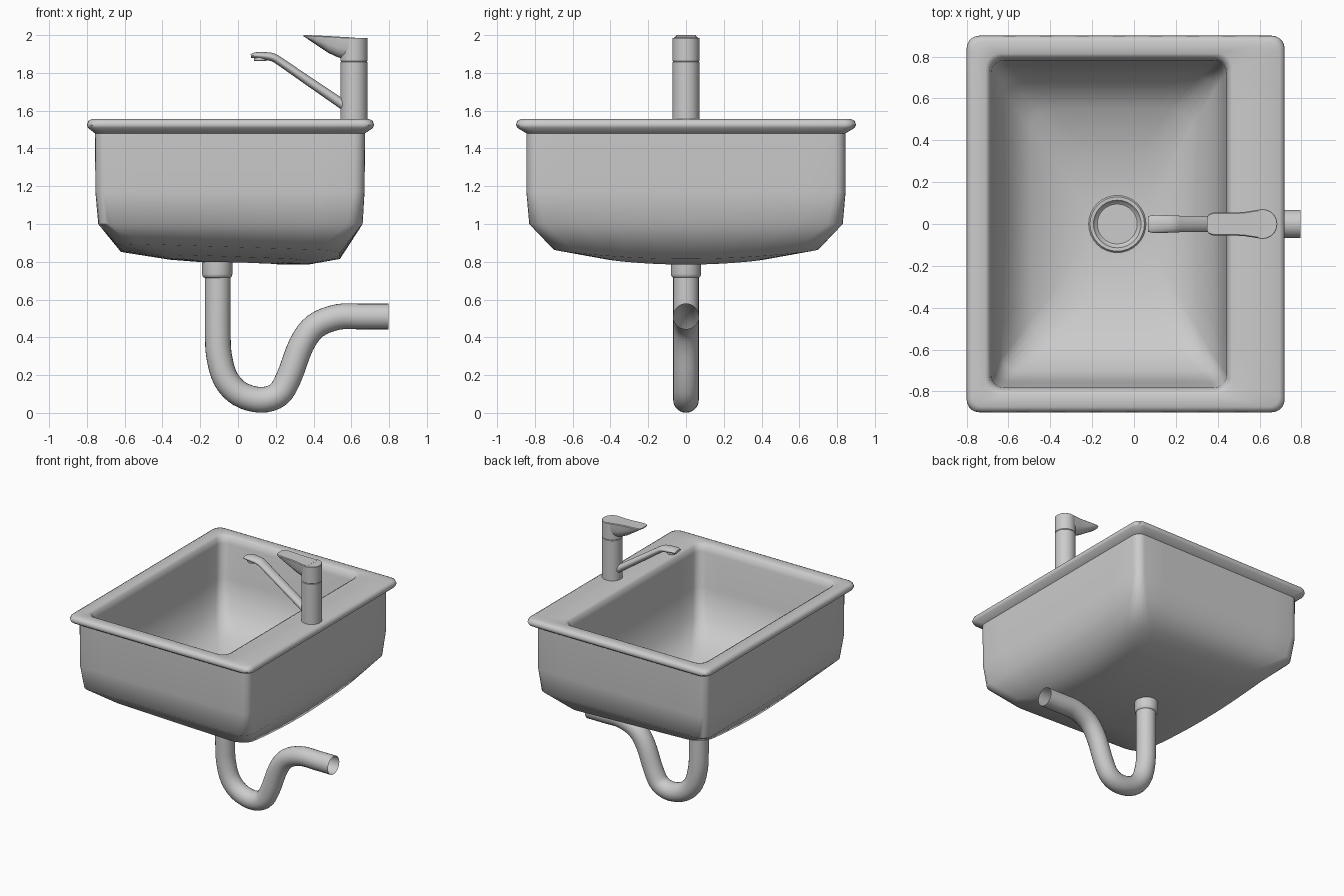
import bpy, bmesh, math
from mathutils import Vector

if "Cube" in bpy.data.objects:
    bpy.data.objects.remove(bpy.data.objects["Cube"])


def make(name, rings, cap_start=True, cap_end=True, angle=40):
    """Skin a list of equal-length vertex rings into a smooth object."""
    bm = bmesh.new()
    loops = [[bm.verts.new(p) for p in r] for r in rings]
    n = len(loops[0])
    for a, b in zip(loops, loops[1:]):
        for i in range(n):
            j = (i + 1) % n
            bm.faces.new((a[i], a[j], b[j], b[i]))
    if cap_start:
        bm.faces.new(loops[0][::-1])
    if cap_end:
        bm.faces.new(loops[-1])
    bmesh.ops.recalc_face_normals(bm, faces=bm.faces)
    me = bpy.data.meshes.new(name)
    bm.to_mesh(me)
    bm.free()
    ob = bpy.data.objects.new(name, me)
    bpy.context.collection.objects.link(ob)
    bpy.ops.object.select_all(action='DESELECT')
    ob.select_set(True)
    bpy.context.view_layer.objects.active = ob
    bpy.ops.object.shade_smooth_by_angle(angle=math.radians(angle))
    return ob


def rounded(x0, x1, hy, r, zl, zr=None, bow=0, n=6, m=8):
    """Rounded rectangle ring; height runs from zl to zr along x, raised by bow at the y ends."""
    zr = zl if zr is None else zr
    pts = []
    corners = [(x1 - r, hy - r), (x0 + r, hy - r), (x0 + r, r - hy), (x1 - r, r - hy)]
    for k, (cx, cy) in enumerate(corners):
        for i in range(n):
            a = math.pi / 2 * (k + i / (n - 1))
            pts.append((cx + r * math.cos(a), cy + r * math.sin(a)))
        nx, ny = corners[(k + 1) % 4]
        for i in range(1, m):
            pts.append((pts[-i][0] + (nx - cx) * i / m, pts[-i][1] + (ny - cy) * i / m))
    return [(x, y, zl + (zr - zl) * (x - x0) / (x1 - x0) + bow * (y / hy) ** 2) for x, y in pts]


def lathe(name, cx, profile, caps=(True, True), n=32):
    rings = [[(cx + r * math.cos(2 * math.pi * i / n), r * math.sin(2 * math.pi * i / n), z)
              for i in range(n)] for r, z in profile]
    return make(name, rings, *caps)


def smooth_path(pts, sub):
    """Catmull-Rom interpolation through points of any dimension."""
    p = [Vector(q) for q in pts]
    p = [2 * p[0] - p[1]] + p + [2 * p[-1] - p[-2]]
    out = []
    for i in range(1, len(p) - 2):
        a, b, c, d = p[i - 1:i + 3]
        for s in range(sub):
            t = s / sub
            out.append(0.5 * (2 * b + (c - a) * t + (2 * a - 5 * b + 4 * c - d) * t * t
                              + (3 * b - a - 3 * c + d) * t ** 3))
    return out + [p[-2]]


def sweep(name, stations, caps=True, n=24):
    """Elliptical tube in the xz plane; stations are (x, z, half_width, half_thickness)."""
    rings = []
    for i, s in enumerate(stations):
        a, b = stations[max(i - 1, 0)], stations[min(i + 1, len(stations) - 1)]
        t = Vector((b[0] - a[0], b[1] - a[1])).normalized()
        ring = []
        for k in range(n):
            w = 2 * math.pi * k / n
            u, v = s[2] * math.cos(w), s[3] * math.sin(w)
            ring.append((s[0] - t.y * v, u, s[1] + t.x * v))
        rings.append(ring)
    return make(name, rings, caps, caps)


# basin: bowed underside, outer wall, rim lip, then inner bowl down to the drain
basin = [
    rounded(-.18, .20, .15, .06, .797, .787, .004),
    rounded(-.36, .37, .44, .12, .811, .785, .028),
    rounded(-.62, .54, .70, .12, .852, .815, .045),
    rounded(-.740, .66, .83, .08, 1.0),
    rounded(-.755, .67, .845, .06, 1.17),
    rounded(-.757, .673, .845, .06, 1.48),
    rounded(-.795, .715, .893, .06, 1.509),
    rounded(-.80, .72, .90, .06, 1.525),
    rounded(-.793, .713, .893, .06, 1.546),
    rounded(-.775, .695, .875, .05, 1.555),
    rounded(-.71, .47, .815, .07, 1.555),
    rounded(-.692, .452, .797, .065, 1.545),
    rounded(-.683, .443, .782, .06, 1.50),
    rounded(-.668, .428, .757, .06, 1.25),
    rounded(-.63, .385, .705, .07, 1.04, bow=.01),
    rounded(-.49, .27, .55, .10, .905, bow=.03),
    rounded(-.31, .14, .33, .12, .86, bow=.015),
    rounded(-.23, .07, .15, .10, .85)]
centre = Vector((-.08, 0, .85))
basin.append([centre + .125 * (Vector((x, y, .85)) - centre).normalized() for x, y, z in basin[-1]])
make("basin", basin, cap_end=False, angle=50)

# drain dish with a central hole
lathe("drain", -.08, [(.130, .84), (.137, .852), (.130, .861), (.114, .86), (.106, .848),
                      (.085, .832), (.05, .824), (.022, .822), (.021, .805)])

# waste pipe collar and open trap pipe
lathe("pipe_collar", -.11, [(.08, .83), (.08, .735), (.077, .722), (.068, .715)])
trap = [(-.107, .80), (-.107, .60), (-.107, .42), (-.10, .30), (-.065, .18), (.01, .1),
        (.12, .069), (.214, .098), (.27, .19), (.335, .36), (.41, .46), (.53, .508),
        (.66, .51), (.797, .51)]
sweep("trap_pipe", smooth_path([(x, z, .068, .068) for x, z in trap], 4), caps=False)

# tap body and turning cap, separated by a fine groove
lathe("tap_body", .614, [(.071, 1.54), (.071, 1.857), (.068, 1.86)])
lathe("tap_cap", .614, [(.068, 1.86), (.071, 1.863), (.071, 1.984), (.069, 1.986)])

# lever: lofted from rounded cross-sections (x, half width, top, bottom)
sections = [(.348, .030, 2.0, 1.992), (.356, .046, 2.0, 1.988), (.375, .054, 2.0, 1.975),
            (.42, .056, 1.998, 1.945), (.48, .055, 1.995, 1.905), (.53, .058, 1.992, 1.882),
            (.58, .066, 1.989, 1.87), (.62, .066, 1.987, 1.868)]
rings = []
for x, w, t, b in sections:
    e = min(.005, (t - b) * .25)
    lower = [(x, w * math.cos(a), (t - e) - (t - e - b) * math.sin(a) ** .6)
             for a in [math.pi * i / 10 for i in range(1, 10)]]
    rings.append([(x, -w + e, t), (x, w - e, t), (x, w, t - e), *lower, (x, -w, t - e)])
make("tap_lever", rings)

# flattened spout and its outlet
sweep("spout", smooth_path([(.60, 1.60, .036, .026), (.54, 1.643, .036, .026),
                            (.38, 1.752, .037, .024), (.23, 1.855, .039, .022),
                            (.19, 1.880, .041, .022), (.155, 1.888, .042, .021),
                            (.10, 1.893, .043, .017), (.068, 1.89, .038, .010)], 3))
lathe("spout_outlet", .118, [(.034, 1.885), (.034, 1.866), (.030, 1.862)], n=24)
